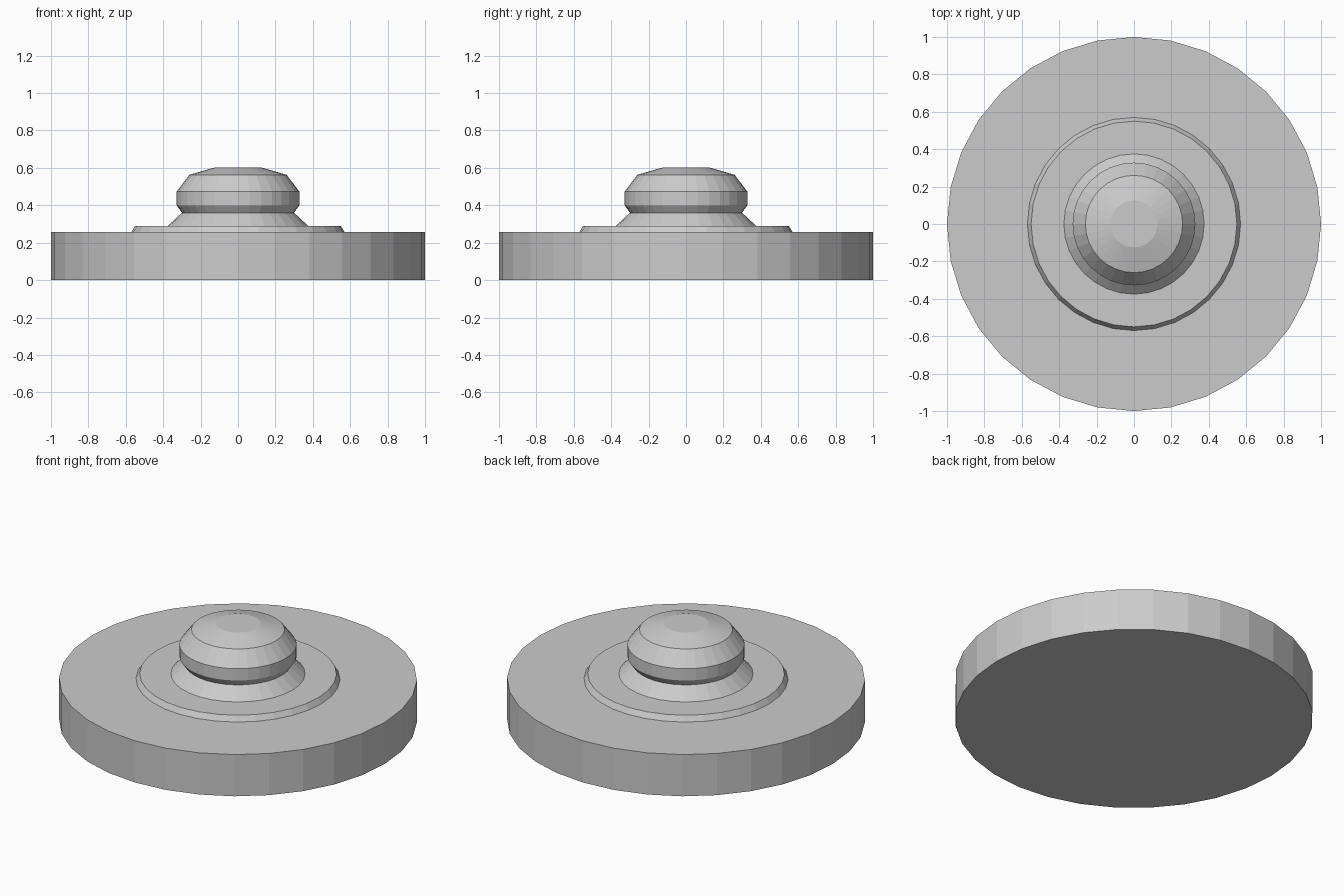
import bpy, bmesh
from math import cos, sin, tau

if "Cube" in bpy.data.objects:
    bpy.data.objects.remove(bpy.data.objects["Cube"])

SIDES = 32


def lathe(name, profile):
    """Revolve (radius, z) points, bottom to top, into a closed flat-shaded solid."""
    bm = bmesh.new()
    rings = [[bm.verts.new((r * cos(tau * i / SIDES), r * sin(tau * i / SIDES), z))
              for i in range(SIDES)] for r, z in profile]
    for low, high in zip(rings, rings[1:]):
        for i in range(SIDES):
            j = (i + 1) % SIDES
            bm.faces.new((low[i], low[j], high[j], high[i]))
    bm.faces.new(rings[0][::-1])
    bm.faces.new(rings[-1])
    mesh = bpy.data.meshes.new(name)
    bm.to_mesh(mesh)
    bm.free()
    obj = bpy.data.objects.new(name, mesh)
    bpy.context.collection.objects.link(obj)
    return obj


# Wide round base plate, low raised collar, flared neck and rounded knob
base = [(1.0, 0.0), (1.0, 0.257)]
collar = [(0.57, 0.257), (0.55, 0.29)]
neck = [(0.375, 0.29), (0.30, 0.36)]
knob = [(0.328, 0.40), (0.328, 0.473), (0.26, 0.563), (0.125, 0.602)]
lathe("round_base_with_knob", base + collar + neck + knob)
